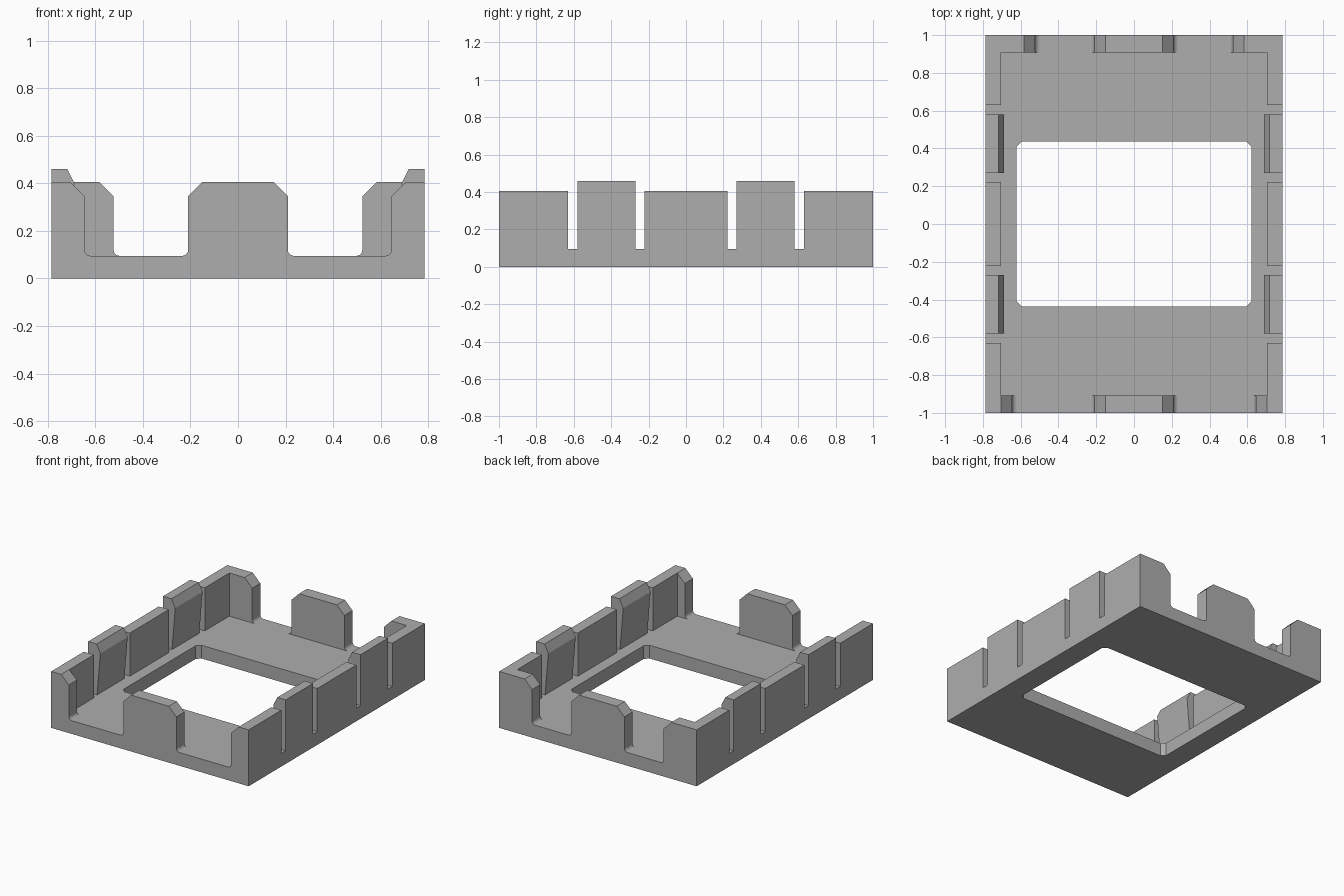
import bpy, bmesh, math

if "Cube" in bpy.data.objects:
    bpy.data.objects.remove(bpy.data.objects["Cube"], do_unlink=True)

HALF_X, HALF_Y = 0.785, 1.0
FLOOR, WALL_TOP, CLIP_TOP = 0.095, 0.405, 0.46
SIDE_IN, END_IN = 0.705, 0.908     # inner faces of the side and end walls
ROOT = 0.04                        # walls are rooted inside the floor plate
CHAMFER, FILLET = 0.06, 0.025

grey = bpy.data.materials.new("plain grey")
grey.use_nodes = True
grey.diffuse_color = (0.42, 0.42, 0.42, 1)
grey.node_tree.nodes["Principled BSDF"].inputs["Base Color"].default_value = (0.42, 0.42, 0.42, 1)


def prism(name, profile, axis, start, end):
    """Extrude a closed 2D profile along y (profile is x, z) or z (profile is x, y)."""
    def place(p, t):
        return (p[0], t, p[1]) if axis == "y" else (p[0], p[1], t)
    bm = bmesh.new()
    a = [bm.verts.new(place(p, start)) for p in profile]
    b = [bm.verts.new(place(p, end)) for p in profile]
    bm.faces.new(a)
    bm.faces.new(b)
    for i in range(len(a)):
        j = (i + 1) % len(a)
        bm.faces.new((a[i], a[j], b[j], b[i]))
    bmesh.ops.recalc_face_normals(bm, faces=bm.faces)
    mesh = bpy.data.meshes.new(name)
    bm.to_mesh(mesh)
    bm.free()
    mesh.materials.append(grey)
    obj = bpy.data.objects.new(name, mesh)
    bpy.context.collection.objects.link(obj)
    return obj


def rect(x0, x1, y0, y1):
    return [(x0, y0), (x1, y0), (x1, y1), (x0, y1)]


def wall_edge(x):
    """Edge of an end wall facing +x: top chamfer, upright, rounded foot."""
    steps = 5
    foot = [(x + FILLET - FILLET * math.cos(t), FLOOR + FILLET - FILLET * math.sin(t))
            for t in (math.pi / 2 * i / steps for i in range(steps + 1))]
    return ([(x - CHAMFER, WALL_TOP), (x, WALL_TOP - CHAMFER)]
            + foot + [(x + FILLET, ROOT)])


def flip(points, sign):
    return [(sign * x, z) for x, z in points]


# Floor plate and the opening through it, with clipped corners
tray = prism("tray", rect(-HALF_X, HALF_X, -HALF_Y, HALF_Y), "z", 0, FLOOR)
hx, hy, c = 0.623, 0.437, 0.028
opening = prism("opening_cutter",
                [(hx, c - hy), (hx, hy - c), (hx - c, hy), (c - hx, hy),
                 (-hx, hy - c), (-hx, c - hy), (c - hx, -hy), (hx - c, -hy)],
                "z", -0.1, 0.2)

walls = []

# End walls: a centre tab and two corner returns, wider at the back
half_tab = wall_edge(0.21)
tab = half_tab + flip(half_tab, -1)[::-1]
for end, sy, corner_x in (("front", -1, 0.645), ("back", 1, 0.523)):
    walls.append(prism(end + "_tab", tab, "y", sy * END_IN, sy * HALF_Y))
    corner = flip(wall_edge(-corner_x), -1)
    corner = flip(corner, -1) + [(-HALF_X, ROOT), (-HALF_X, WALL_TOP)]
    for side, sx in (("left", -1), ("right", 1)):
        walls.append(prism(f"{end}_{side}_corner", flip(corner, sx), "y",
                           sy * END_IN, sy * HALF_Y))

# Side walls with snap clips standing between narrow slots
clip = [(HALF_X, ROOT), (HALF_X, CLIP_TOP), (0.718, CLIP_TOP), (0.688, 0.4),
        (0.714, FLOOR), (0.714, ROOT)]
for side, sx in (("left", 1), ("right", -1)):
    panel = flip(rect(SIDE_IN, HALF_X, ROOT, WALL_TOP), sx)
    for y0, y1 in ((-HALF_Y, -0.63), (-0.222, 0.222), (0.63, HALF_Y)):
        walls.append(prism(side + "_panel", panel, "y", y0, y1))
    for y0, y1 in ((-0.58, -0.27), (0.27, 0.58)):
        walls.append(prism(side + "_clip", flip(clip, sx), "y", y0, y1))

# Merge everything into one clean solid
bpy.context.view_layer.objects.active = tray
for part, operation in [(w, "UNION") for w in walls] + [(opening, "DIFFERENCE")]:
    mod = tray.modifiers.new(part.name, "BOOLEAN")
    mod.operation = operation
    mod.solver = "EXACT"
    mod.object = part
    bpy.ops.object.modifier_apply(modifier=mod.name)
    bpy.data.objects.remove(part, do_unlink=True)

bm = bmesh.new()
bm.from_mesh(tray.data)
bmesh.ops.remove_doubles(bm, verts=bm.verts, dist=0.0005)
bmesh.ops.dissolve_limit(bm, angle_limit=math.radians(1), verts=bm.verts, edges=bm.edges)
bm.to_mesh(tray.data)
bm.free()
